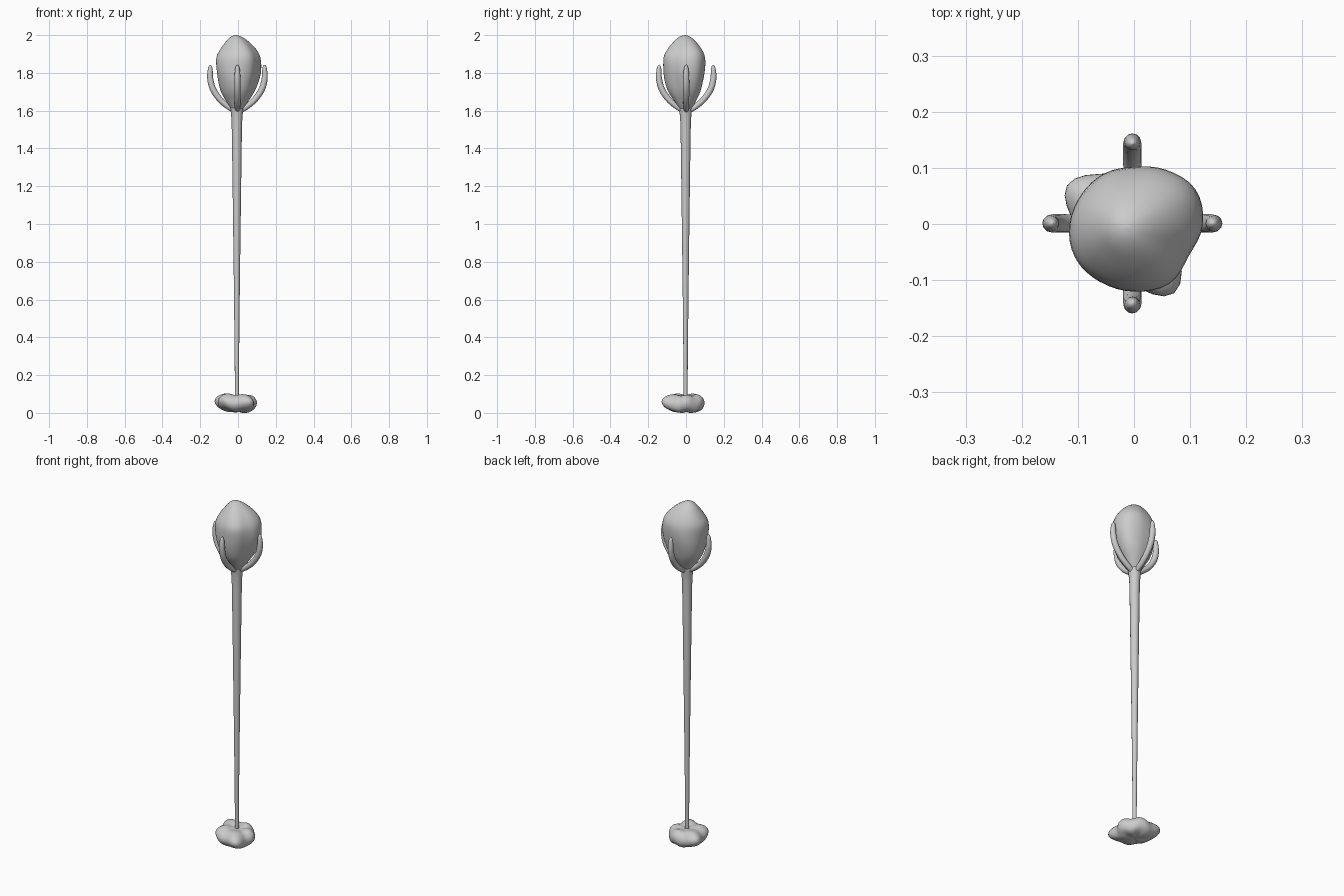
import bpy, bmesh, math
from mathutils import Vector

if "Cube" in bpy.data.objects:
    bpy.data.objects.remove(bpy.data.objects["Cube"])


def spline(keys, t, cyclic=False):
    """Catmull-Rom through (position, values...) keys, by index parameter t."""
    n = len(keys)
    i = math.floor(t)
    f = t - i
    def k(j):
        return Vector(keys[j % n] if cyclic else keys[max(0, min(n - 1, j))])
    a, b, c, d = k(i - 1), k(i), k(i + 1), k(i + 2)
    return 0.5 * (2 * b + (c - a) * f + (2 * a - 5 * b + 4 * c - d) * f ** 2
                  + (3 * b - a - 3 * c + d) * f ** 3)


def resample(keys, steps):
    total = (len(keys) - 1) * steps
    return [spline(keys, i / steps) for i in range(total + 1)]


def loft(name, rings):
    """Skin closed rings of equal length, capping both ends."""
    bm = bmesh.new()
    loops = [[bm.verts.new(p) for p in ring] for ring in rings]
    n = len(rings[0])
    for a, b in zip(loops, loops[1:]):
        for i in range(n):
            bm.faces.new((a[i], a[(i + 1) % n], b[(i + 1) % n], b[i]))
    bm.faces.new(loops[0][::-1])
    bm.faces.new(loops[-1])
    bmesh.ops.recalc_face_normals(bm, faces=bm.faces)
    for f in bm.faces:
        f.smooth = True
    mesh = bpy.data.meshes.new(name)
    bm.to_mesh(mesh)
    bm.free()
    ob = bpy.data.objects.new(name, mesh)
    bpy.context.collection.objects.link(ob)
    return ob


CX, CY = -0.006, -0.002

# Slender stem, widening upwards and flaring under the bud
stem = [(0.04, .010), (0.2, .011), (0.6, .015), (1.0, .020),
        (1.3, .024), (1.5, .027), (1.57, .030), (1.62, .036)]
loft("stem", [[(CX + r * math.cos(a), CY + r * math.sin(a), z)
               for a in (math.tau * i / 16 for i in range(16))]
              for z, r in resample(stem, 3)])

# Bud: irregular rounded cross-section, sampled every 30 degrees
section = [.122, .128, .112, .100, .104, .110, .115, .119, .119, .123, .124, .111]
sec_keys = [(r, 0) for r in section]
# height, size, centre shift x, roundness
bud = [(1.585, .12, -.006, 1), (1.61, .28, -.005, .9), (1.65, .50, -.004, .6),
       (1.70, .75, -.004, .3), (1.76, .91, -.002, .1), (1.82, .99, 0, 0),
       (1.88, .98, 0, 0), (1.92, .83, .0, .1), (1.955, .60, -.003, .3),
       (1.982, .36, -.008, .5), (1.996, .16, -.011, .8), (2.0, .01, -.012, 1)]
N = 48
rings = []
for z, s, dx, rnd in resample(bud, 3):
    ring = []
    for i in range(N):
        a = math.tau * i / N
        r = spline(sec_keys, i * 12 / N, True)[0]
        r = (r * (1 - rnd) + .115 * rnd) * s
        r *= 1 + .02 * math.sin(3 * a + 22 * z) * min(1, s)
        ring.append((dx + r * math.cos(a), dx * .5 + r * math.sin(a), min(z, 2.0)))
    rings.append(ring)
loft("bud", rings)

# Four curved sepals round the bud: distance out, height, thickness
sepal = [(.015, 1.600, .013), (.050, 1.622, .015), (.095, 1.662, .016),
         (.130, 1.715, .0165), (.144, 1.770, .016), (.144, 1.815, .013),
         (.143, 1.836, .008), (.142, 1.843, .001)]
path = resample(sepal, 4)
for k in range(4):
    rot = k * math.pi / 2
    out = Vector((math.cos(rot), math.sin(rot), 0))
    side = Vector((-out.y, out.x, 0))
    rings = []
    for j, (d, z, r) in enumerate(path):
        p, q = path[max(0, j - 1)], path[min(len(path) - 1, j + 1)]
        tan = (out * (q[0] - p[0]) + Vector((0, 0, q[1] - p[1]))).normalized()
        nor = side.cross(tan)
        c = Vector((-.003, 0.001, z)) + out * d
        rings.append([c + r * (side * math.cos(a) + nor * math.sin(a))
                      for a in (math.tau * i / 12 for i in range(12))])
    loft(f"sepal_{k + 1}", rings)

# Lumpy lobed foot: radius sampled every 30 degrees
foot = [(r, 0) for r in (.100, .090, .092, .098, .104, .138, .108,
                         .118, .120, .112, .143, .095)]
# height, spread; softly hollowed towards the stem
levels = [(0.006, .02), (0.004, .35), (0.008, .62), (0.022, .87), (0.045, .99),
          (0.068, .97), (0.087, .82), (0.096, .60), (0.092, .35), (0.088, .02)]
rings = []
for z, s in resample(levels, 3):
    ring = []
    for i in range(N):
        a = math.tau * i / N
        r = spline(foot, i * 12 / N, True)[0]
        r = s * (r * s + .10 * (1 - s))
        lump = s * .006 * math.sin(5 * a + 1.2) - .006 * s * math.cos(a - .2)
        ring.append((r * math.cos(a), r * math.sin(a), max(0, z + lump)))
    rings.append(ring)
loft("foot", rings)
